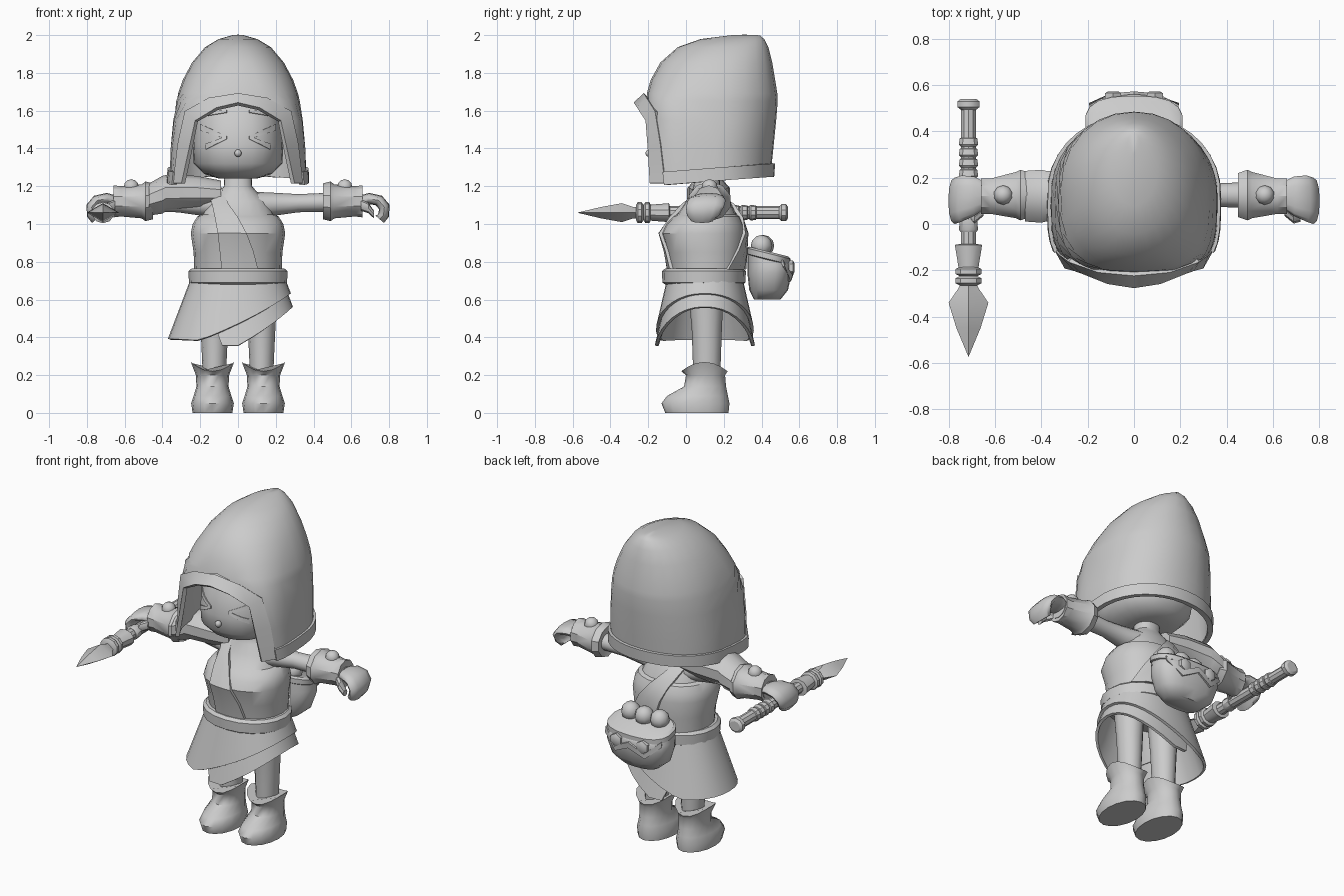
import bpy, bmesh, math
from mathutils import Vector

if "Cube" in bpy.data.objects:
    bpy.data.objects.remove(bpy.data.objects["Cube"])

grey = bpy.data.materials.new("plain_grey")
grey.diffuse_color = (0.6, 0.6, 0.6, 1)
grey.use_nodes = True
grey.node_tree.nodes["Principled BSDF"].inputs["Base Color"].default_value = grey.diffuse_color


def spow(v, p):
    return math.copysign(abs(v) ** p, v)


def section(c, u, v, n=14, p=1.0):
    """Superellipse of points around c, spanned by vectors u and v."""
    c, u, v = Vector(c), Vector(u), Vector(v)
    out = []
    for i in range(n):
        a = 2 * math.pi * i / n
        out.append(c + u * spow(math.sin(a), p) + v * spow(math.cos(a), p))
    return out


def loft(name, rings, closed=True, cap=True, thick=0, angle=35):
    """Skin a list of point rings; optional caps or shell thickness."""
    bm = bmesh.new()
    vs = [[bm.verts.new(q) for q in r] for r in rings]
    n = len(rings[0])
    for a, b in zip(vs, vs[1:]):
        for i in range(n if closed else n - 1):
            j = (i + 1) % n
            bm.faces.new((a[i], a[j], b[j], b[i]))
    if closed and cap:
        bm.faces.new(vs[0])
        bm.faces.new(vs[-1])
    bmesh.ops.remove_doubles(bm, verts=bm.verts, dist=1e-4)
    bmesh.ops.recalc_face_normals(bm, faces=bm.faces)
    me = bpy.data.meshes.new(name)
    bm.to_mesh(me)
    bm.free()
    me.materials.append(grey)
    ob = bpy.data.objects.new(name, me)
    bpy.context.collection.objects.link(ob)
    bpy.ops.object.select_all(action='DESELECT')
    bpy.context.view_layer.objects.active = ob
    ob.select_set(True)
    if thick:
        m = ob.modifiers.new("shell", 'SOLIDIFY')
        m.thickness, m.offset = thick, 0
        bpy.ops.object.modifier_apply(modifier="shell")
    bpy.ops.object.shade_smooth_by_angle(angle=math.radians(angle))
    return ob


def level(z, xr, yf, yb, xc=0, n=16, p=1.0, tilt=0):
    """Horizontal ring from half width, front y and back y."""
    ring = section((xc, (yf + yb) / 2, z), (xr, 0, 0), (0, (yf - yb) / 2, 0), n, p)
    for q in ring:
        q.z += tilt * (q.y - yf)
    return ring


def ball(name, c, r, n=10):
    k = 6
    rings = []
    for i in range(k + 1):
        a = math.pi * i / k
        s = max(r * math.sin(a), 1e-5)
        rings.append(section((c[0], c[1], c[2] - r * math.cos(a)), (s, 0, 0), (0, s, 0), n))
    loft(name, rings, cap=False)


def surf(table, x, z, p, back=False):
    """y of a lofted table's front or back surface at x, z."""
    for a, b in zip(table, table[1:]):
        if a[0] <= z <= b[0]:
            t = (z - a[0]) / (b[0] - a[0])
            xr, yf, yb = (a[k] + (b[k] - a[k]) * t for k in (1, 2, 3))
            h = (yb - yf) / 2 * max(0, 1 - min(1, abs(x / xr)) ** (2 / p)) ** (p / 2)
            return (yf + yb) / 2 + (h if back else -h)


# Head, nose, squinting eyes and brows
HEAD = [(1.24, .1, -.05, .25), (1.265, .18, -.13, .32), (1.32, .235, -.18, .36),
        (1.42, .24, -.19, .38), (1.52, .235, -.17, .39), (1.62, .22, -.13, .38),
        (1.72, .17, -.06, .36), (1.78, .06, .05, .25)]
loft("head", [level(*r, n=24, p=.85) for r in HEAD], angle=60)
ball("nose", (0, -.195, 1.375), .02)
for s in (-1, 1):
    marks = {"eye_upper": ((.2, 1.53), (.06, 1.465), (.2, 1.495), (.06, 1.45)),
             "eye_lower": ((.06, 1.465), (.17, 1.425), (.06, 1.45), (.17, 1.395)),
             "brow": ((.06, 1.605), (.18, 1.595), (.06, 1.59), (.18, 1.57))}
    for nm, (a, b, c, d) in marks.items():
        rows = []
        for e, f in ((a, b), (c, d)):
            row = []
            for i in range(5):
                x, z = (e[k] + (f[k] - e[k]) * i / 4 for k in (0, 1))
                row.append((s * x, surf(HEAD, x, z, .85) - .003, z))
            rows.append(row)
        loft(nm, rows, closed=False, thick=.006)

# Hood dome: face opening of half angle o, squarish front power p, round back
HOOD = [(1.22, .355, -.2, .44, 1.045, .5), (1.4, .35, -.2, .455, .9, .5), (1.55, .335, -.205, .47, .775, .5),
        (1.65, .32, -.205, .478, .352, .6), (1.69, .31, -.2, .476, 0, .7), (1.76, .285, -.18, .465, 0, .8),
        (1.85, .237, -.13, .45, 0, .9), (1.93, .17, -.04, .43, 0, 1), (1.972, .1, .08, .41, 0, 1),
        (1.992, .03, .24, .39, 0, 1), (1.995, .0001, .31, .311, 0, 1)]


def hood_ring(z, xr, yf, yb, o, p, n=24, grow=0, tilt=0):
    out = []
    for i in range(n + 1):
        a = o + (2 * math.pi - 2 * o) * i / n
        q = p if math.cos(a) > 0 else .95
        y = (yf + yb) / 2 - ((yb - yf) / 2 + grow) * spow(math.cos(a), q)
        out.append((spow(math.sin(a), q) * (xr + grow), y, z + tilt * y))
    return out


loft("hood", [hood_ring(*r, tilt=.08 if i == 0 else 0) for i, r in enumerate(HOOD)],
     closed=False, thick=.015, angle=50)
loft("hood_bottom_trim", [hood_ring(1.215, .355, -.2, .445, 1.045, .5, grow=.008, tilt=.08),
                          hood_ring(1.285, .352, -.2, .45, 1.0, .5, grow=.008, tilt=.08)],
     closed=False, thick=.028)

# Brim framing the face, right half mirrored to the left
outer = [(0, -.215, 1.685), (.15, -.2, 1.663), (.275, -.155, 1.595), (.312, -.128, 1.42), (.335, -.105, 1.215)]
inner = [(0, -.268, 1.635), (.11, -.25, 1.61), (.22, -.205, 1.545), (.25, -.195, 1.4), (.29, -.185, 1.215)]
full = [[(-x, y, z) for x, y, z in reversed(e[1:])] + e for e in (outer, inner)]
loft("hood_brim", full, closed=False, thick=.024)

# Torso with neck
BODY = [(.72, .23, -.08, .3), (.85, .235, -.1, .31), (.95, .25, -.13, .315), (1.0, .24, -.105, .305),
        (1.04, .215, -.065, .285), (1.05, .19, -.045, .265), (1.12, .16, 0, .235),
        (1.17, .1, .03, .2), (1.2, .075, .04, .18), (1.3, .07, .05, .18)]
loft("torso", [level(*r, n=20, p=.9) for r in BODY])

# Sash from shoulder to hip, front and back
SASH = [(1.19, -.16, -.09), (1.1, -.135, -.05), (1.03, -.12, 0), (.95, -.105, .045),
        (.86, -.095, .08), (.76, -.085, .105)]
for nm, back, shift in (("sash_front", False, 0), ("sash_back", True, .1)):
    cols = []
    for i, (z, l, r) in enumerate(SASH):
        d = shift * i / 5
        xs = [l + d + (r - l) * t / 3 for t in range(4)]
        cols.append([(x, surf(BODY, x, z, .9, back) + (.006 if back else -.006), z) for x in xs])
    loft(nm, cols, closed=False, thick=.02)

# Belt
loft("belt", [level(z, .235 + g, -.1 - g, .29 + g, n=20, p=.95) for z, g in
              ((.68, .01), (.69, .025), (.75, .027), (.765, .01))])


# Skirt: two flared layers with slanted hems
def skirt(name, hem, grow, n=32):
    rows = []
    for k in range(4):
        row = []
        for i in range(n):
            a = 2 * math.pi * i / n
            s, c = spow(math.sin(a), .9), spow(math.cos(a), .9)
            z = .71 + (hem(s * .34) - .71) * k / 3
            f = (.71 - z)
            row.append((s * (.24 + f * .38 + grow), .1 - c * (.19 + f * .23 + grow), z))
        rows.append(row)
    loft(name, rows, cap=False, thick=.016)


skirt("skirt_upper", lambda x: max(.39 - .05 * (x + .34), .47 + .47 * x), .002)
skirt("skirt_lower", lambda x: max(.355 + .6 * x, .41 - .5 * x if x < -.1 else .355), -.014)

# Legs and boots
BOOT = [(0, .105, -.11, .225), (.05, .113, -.13, .23), (.09, .1, -.1, .222), (.14, .085, -.01, .212),
        (.2, .088, 0, .207), (.27, .115, -.025, .22)]
for s in (-1, 1):
    loft("leg", [level(z, xr, f, b, s * .125, 12) for z, xr, f, b in
                 ((.16, .06, .04, .18), (.3, .066, .035, .185), (.45, .073, .03, .19), (.66, .085, .01, .2))])
    rings = []
    for i, r in enumerate(BOOT):
        ring = level(*r, xc=s * .135, n=16)
        if i == 5:  # cuff dips in front and back
            for q in ring:
                q.z -= .05 * (1 - ((q.x - s * .135) / .115) ** 2)
        rings.append(ring)
    loft("boot", rings, angle=50)


# Arms, bracers, rivets and curled hands
def xtube(name, s, rows, n=12, p=1.0):
    """Tube along x from rows of x, y, z, y radius, z radius."""
    return loft(name, [section((s * x, y, z), (0, ry, 0), (0, 0, rz), n, p) for x, y, z, ry, rz in rows])


for s in (-1, 1):
    xtube("arm", s, [(.1, .12, 1.1, .09, .07), (.2, .12, 1.105, .065, .06), (.32, .125, 1.11, .05, .048),
                     (.48, .125, 1.115, .055, .05), (.66, .12, 1.11, .06, .05)])
    xtube("bracer", s, [(.46, .125, 1.12, .07, .065), (.45, .125, 1.12, .1, .095), (.49, .125, 1.12, .115, .105),
                        (.51, .125, 1.12, .105, .09), (.62, .12, 1.12, .08, .08), (.66, .12, 1.12, .08, .085),
                        (.655, .12, 1.12, .06, .05)], n=10)
    ball("rivet", (s * .565, .125, 1.195), .042)
    path = [(.64, .125, 1.12, 0), (.69, .12, 1.135, -10), (.745, .11, 1.125, -35),
            (.775, .1, 1.09, -65), (.77, .09, 1.045, -100), (.75, .085, 1.025, -130)]
    rings = []
    for (x, y, z, a), w in zip(path, (.055, .085, .1, .1, .085, .065)):
        a = math.radians(a)
        rings.append(section((s * x, y, z), (0, w, 0),
                             (-s * .03 * math.sin(a), 0, .03 * math.cos(a)), 12, .9))
    loft("hand", rings, angle=50)
    xtube("thumb", s, [(.65, .06, 1.1, .025, .03), (.69, .03, 1.085, .028, .028),
                       (.72, .03, 1.05, .02, .02)], n=8)

# Loose sleeve on one shoulder
xtube("sleeve", -1, [(.09, .12, 1.16, .09, .07), (.22, .12, 1.165, .11, .09), (.38, .12, 1.165, .115, .095),
                     (.4, .12, 1.155, .12, .1), (.47, .12, 1.13, .115, .085), (.46, .12, 1.125, .06, .05)], n=10)


# Spear along y
def ytube(name, rows, n=10):
    loft(name, [section((-.715, y, 1.06), (rx, 0, 0), (0, 0, rz), n) for y, rx, rz in rows])


ytube("spear_shaft", [(-.26, .034, .034), (.51, .034, .034)])
ytube("spear_pommel", [(.49, .03, .03), (.505, .05, .045), (.53, .05, .045), (.54, .035, .03)])
ytube("spear_socket", [(-.19, .045, .042), (-.09, .062, .05), (-.085, .03, .03)])
for y in (-.205, -.245):
    ytube("spear_ring", [(y - .02, .04, .04), (y - .01, .06, .056), (y + .01, .06, .056), (y + .02, .04, .04)])
for i in range(4):
    y = .2 + .045 * i
    ytube("grip_wrap", [(y, .036, .036), (y + .008, .044, .042), (y + .034, .04, .038), (y + .04, .03, .03)])
ytube("grip_wrap_front", [(-.035, .036, .036), (-.025, .043, .041), (.02, .04, .038)])
ytube("spear_head", [(-.26, .035, .03), (-.28, .045, .03), (-.34, .086, .05), (-.45, .052, .03),
                     (-.572, .001, .001)], n=4)

# Back pouch with sloping rim, contents, flap trim and studs
POUCH = [(.6, .12, .36, .5), (.65, .18, .335, .54), (.74, .21, .325, .56), (.78, .21, .325, .56),
         (.86, .2, .325, .545)]
loft("pouch", [level(*r, n=18, p=.75, tilt=-.25 * (i == 4)) for i, r in enumerate(POUCH)], angle=50)
loft("pouch_rim", [level(z, .198 + g, .335 - g, .54 + g, n=18, p=.75, tilt=-.25) for z, g in
                   ((.835, .005), (.843, .014), (.873, .014), (.88, 0))])
for x, y in ((-.1, .4), (0, .41), (.1, .4)):
    ball("pouch_fruit", (x, y, .885), .057)
zig = [(-.19, .775), (-.1, .695), (0, .745), (.1, .695), (.19, .775)]
loft("pouch_flap_trim", [[(x, surf(POUCH, x, z + d, .75, True) + .003, z + d) for x, z in zig]
                         for d in (0, .035)], closed=False, thick=.02)
for x in (-.09, .09):
    y = surf(POUCH, x, .765, .75, True)
    loft("pouch_stud", [section((x, y + d, .768), (r, 0, 0), (0, 0, r), 6) for d, r in
                        ((-.03, .04), (.01, .04), (.018, .025))])
